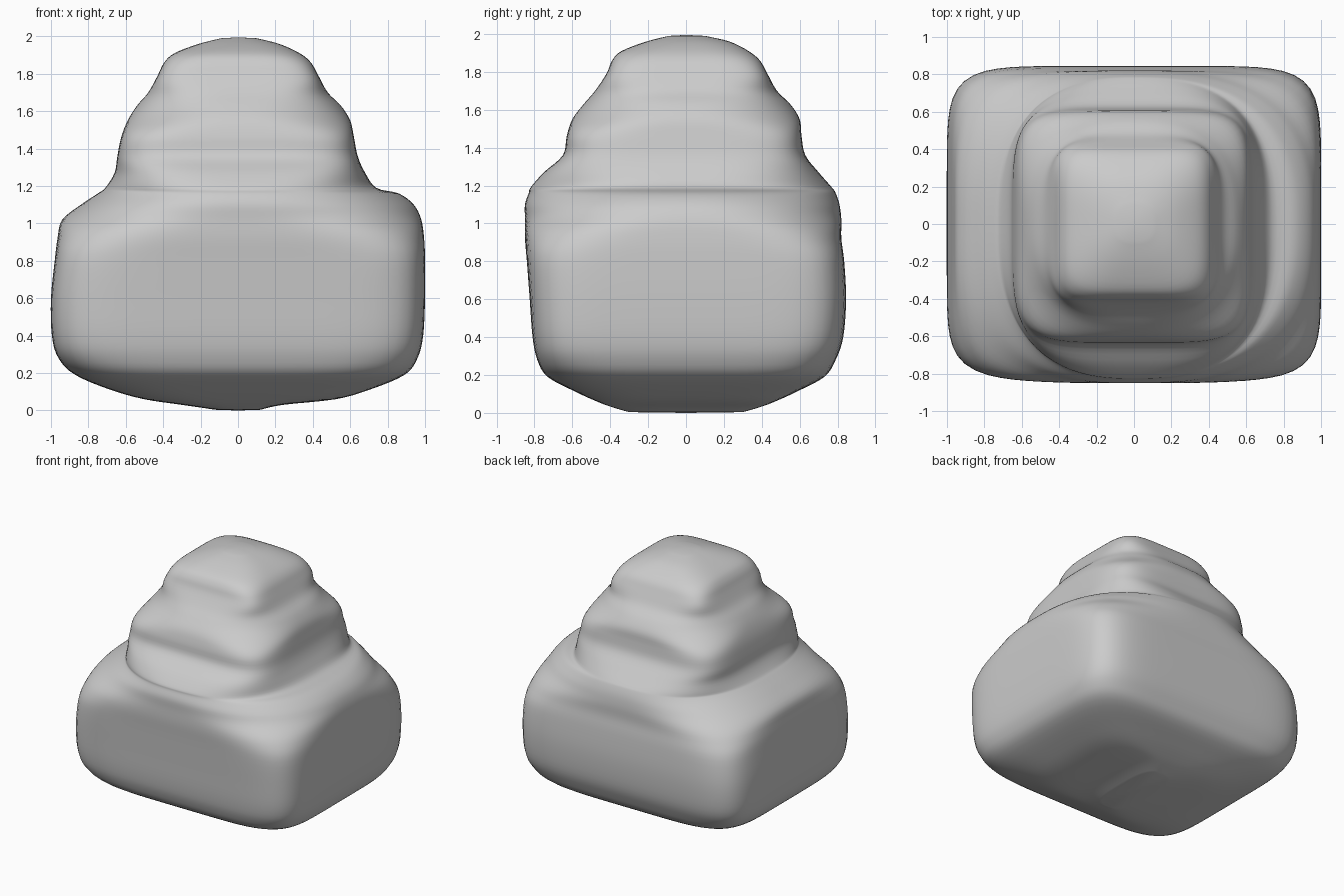
import bpy, bmesh, math

# Section rows: z, left, right, front, back half-extents, corner squareness
ROWS = [
    (0.004, 0.12, 0.12, 0.30, 0.30, 3.0),
    (0.03, 0.30, 0.24, 0.39, 0.39, 3.5),
    (0.06, 0.50, 0.52, 0.47, 0.47, 4.0),
    (0.11, 0.68, 0.70, 0.58, 0.58, 4.5),
    (0.19, 0.87, 0.89, 0.73, 0.73, 5.5),
    (0.28, 0.96, 0.96, 0.785, 0.79, 6.5),
    (0.40, 0.995, 0.99, 0.81, 0.83, 7.0),
    (0.60, 1.00, 1.00, 0.825, 0.845, 7.0),
    (0.80, 0.98, 1.00, 0.84, 0.835, 6.5),
    (0.92, 0.965, 0.995, 0.85, 0.82, 4.8),
    (1.02, 0.94, 0.98, 0.85, 0.82, 3.1),
    (1.10, 0.84, 0.94, 0.85, 0.81, 2.6),
    (1.16, 0.75, 0.86, 0.83, 0.79, 2.5),
    (1.19, 0.71, 0.74, 0.82, 0.77, 2.7),
    (1.27, 0.66, 0.68, 0.75, 0.70, 3.6),
    (1.36, 0.645, 0.64, 0.65, 0.63, 5.0),
    (1.46, 0.625, 0.62, 0.63, 0.61, 5.0),
    (1.55, 0.59, 0.60, 0.60, 0.60, 3.1),
    (1.63, 0.54, 0.55, 0.54, 0.55, 2.7),
    (1.70, 0.48, 0.48, 0.48, 0.48, 3.5),
    (1.79, 0.43, 0.43, 0.42, 0.43, 5.5),
    (1.86, 0.395, 0.39, 0.39, 0.39, 5.0),
    (1.91, 0.34, 0.33, 0.34, 0.33, 4.0),
    (1.96, 0.21, 0.22, 0.21, 0.23, 3.0),
    (1.99, 0.09, 0.10, 0.09, 0.10, 2.5),
]
SEGMENTS = 128
STEPS = 4


def blend(a, b, c, d, t):
    """Catmull-Rom interpolation between b and c."""
    return 0.5 * (2 * b + (c - a) * t + (2 * a - 5 * b + 4 * c - d) * t * t
                  + (3 * b - a - 3 * c + d) * t ** 3)


def smooth_rows(rows):
    out = []
    for i in range(len(rows) - 1):
        four = [rows[min(max(i + k, 0), len(rows) - 1)] for k in (-1, 0, 1, 2)]
        out += [[blend(*col, s / STEPS) for col in zip(*four)]
                for s in range(STEPS)]
    return out + [rows[-1]]


def ring(bm, row):
    z, left, right, front, back, n = row
    verts = []
    for k in range(SEGMENTS):
        a = math.tau * k / SEGMENTS
        c, s = math.cos(a), math.sin(a)
        r = (abs(c) ** n + abs(s) ** n) ** (-1 / n)
        x = r * c * (right if c > 0 else left)
        y = r * s * (back if s > 0 else front)
        verts.append(bm.verts.new((x, y, z)))
    return verts


# Stepped rounded body, lofted from bottom to top
bm = bmesh.new()
rings = [ring(bm, row) for row in smooth_rows(ROWS)]
for lo, hi in zip(rings, rings[1:]):
    for k in range(SEGMENTS):
        j = (k + 1) % SEGMENTS
        bm.faces.new((lo[k], lo[j], hi[j], hi[k]))

# Closed bottom and crown
for loop, z in ((rings[0], 0.0), (rings[-1], 1.995)):
    tip = bm.verts.new((0, 0, z))
    for k in range(SEGMENTS):
        bm.faces.new((loop[k], loop[(k + 1) % SEGMENTS], tip))
bmesh.ops.recalc_face_normals(bm, faces=bm.faces)
for f in bm.faces:
    f.smooth = True

mesh = bpy.data.meshes.new("stepped_mound")
bm.to_mesh(mesh)
bm.free()
body = bpy.data.objects.new("stepped_mound", mesh)
bpy.context.collection.objects.link(body)
